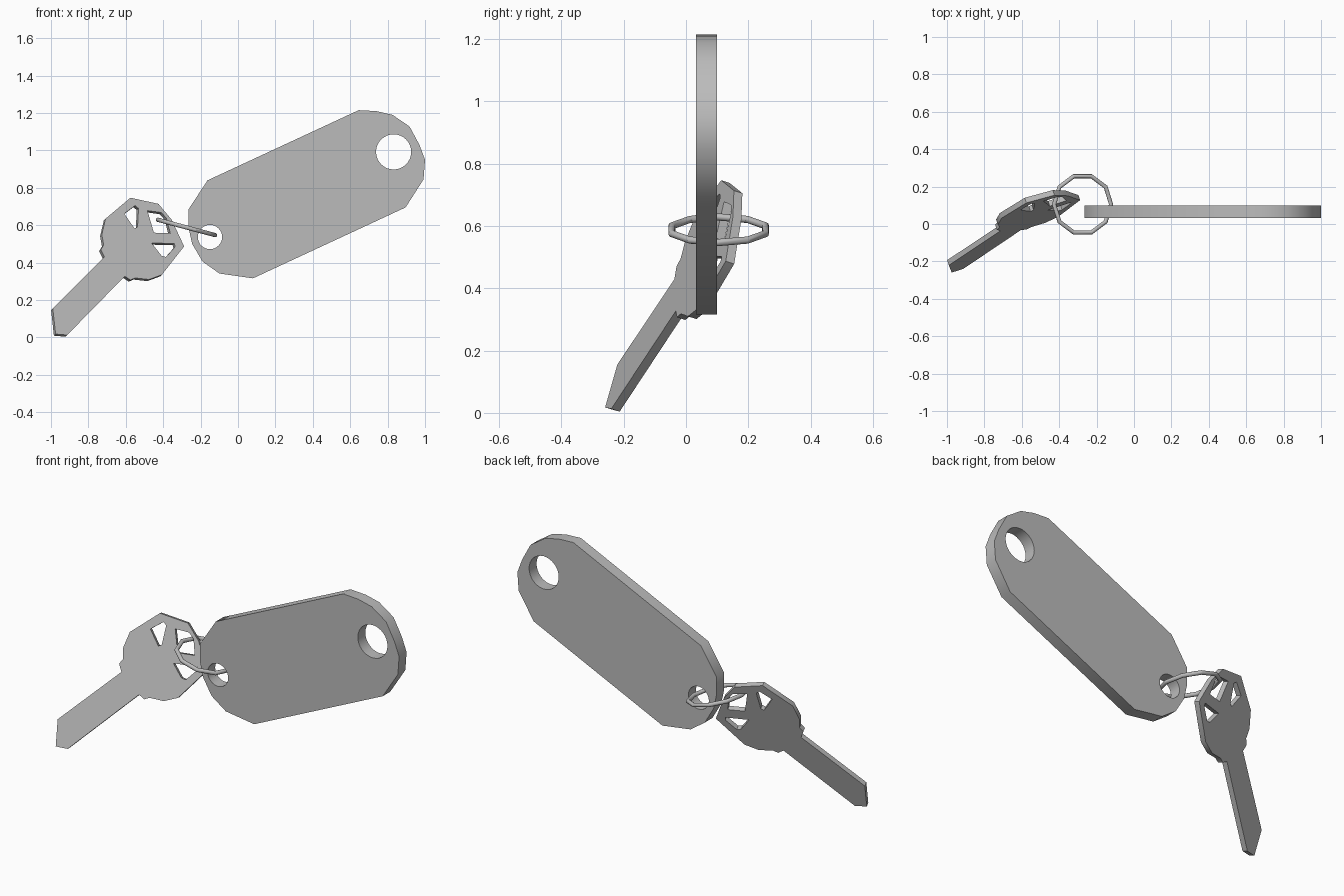
import bpy, bmesh
from math import cos, sin, tau, radians
from mathutils import Matrix, Vector

cube = bpy.data.objects.get("Cube")
if cube:
    bpy.data.objects.remove(cube, do_unlink=True)

grey = bpy.data.materials.new("plain_grey")
grey.use_nodes = True
COLOUR = (0.5, 0.5, 0.5, 1)
grey.diffuse_color = COLOUR
grey.node_tree.nodes["Principled BSDF"].inputs["Base Color"].default_value = COLOUR


def finish(obj, name):
    obj.name = obj.data.name = name
    obj.data.materials.clear()
    obj.data.materials.append(grey)
    bpy.ops.object.select_all(action='DESELECT')
    bpy.context.view_layer.objects.active = obj
    obj.select_set(True)
    bpy.ops.object.shade_smooth_by_angle(angle=radians(35))


def circle(x, z, r, n=32):
    return [(x + r * cos(tau * i / n), z + r * sin(tau * i / n)) for i in range(n)]


def plate(name, loops, thickness, slope_x, slope_z, offset):
    """Extrude an x-z outline with holes; its front lies on y = slope_x*x + slope_z*z + offset."""
    curve = bpy.data.curves.new(name, 'CURVE')
    curve.dimensions = '2D'
    curve.fill_mode = 'BOTH'
    curve.extrude = thickness / 2
    for loop in loops:
        spline = curve.splines.new('POLY')
        spline.points.add(len(loop) - 1)
        for point, (x, z) in zip(spline.points, loop):
            point.co = (x, z, 0, 1)
        spline.use_cyclic_u = True
    source = bpy.data.objects.new(name, curve)
    bpy.context.collection.objects.link(source)
    bpy.context.view_layer.update()
    mesh = bpy.data.meshes.new_from_object(
        source.evaluated_get(bpy.context.evaluated_depsgraph_get()))
    bpy.data.objects.remove(source, do_unlink=True)

    # Lay the flat plate into its plane
    n = Vector((slope_x, -1, slope_z)).normalized()
    place = Matrix(((1, 0, n.x, 0), (slope_x, slope_z, n.y, offset),
                    (0, 1, n.z, 0), (0, 0, 0, 1)))
    mesh.transform(Matrix.Translation(-n * thickness / 2) @ place)
    bm = bmesh.new()
    bm.from_mesh(mesh)
    bmesh.ops.remove_doubles(bm, verts=bm.verts, dist=0.0005)
    bmesh.ops.recalc_face_normals(bm, faces=bm.faces)
    bm.to_mesh(mesh)
    bm.free()
    obj = bpy.data.objects.new(name, mesh)
    bpy.context.collection.objects.link(obj)
    finish(obj, name)


# Tag with a large hole and a small ring hole
tag = [(-.163, .84), (.645, 1.215), (.74, 1.21), (.826, 1.19), (.917, 1.128),
       (.97, 1.03), (1, .95), (.992, .845), (.896, .695), (.08, .316),
       (-.1, .342), (-.19, .406), (-.245, .5), (-.265, .59), (-.265, .684)]
plate("tag", [tag, circle(.832, .992, .094), circle(-.15, .537, .065)],
      .068, 0, 0, .032)

# Key: blade and bow outline, then three cut-outs
key = [(-.99, .155), (-.714, .43), (-.733, .47), (-.718, .495), (-.728, .55),
       (-.708, .635), (-.575, .747), (-.425, .714), (-.355, .63), (-.288, .487),
       (-.407, .335), (-.475, .31), (-.55, .318), (-.575, .307), (-.605, .327),
       (-.913, .013), (-.975, .018)]
cutouts = [[(-.608, .662), (-.55, .705), (-.532, .69), (-.537, .59), (-.553, .582)],
           [(-.484, .678), (-.41, .668), (-.383, .638), (-.362, .557), (-.45, .56)],
           [(-.462, .505), (-.34, .502), (-.336, .485), (-.385, .43), (-.408, .436)]]
plate("key", [key] + cutouts, .03, .343, .323, .069)

# Ten-sided split ring joining tag and key
bpy.ops.mesh.primitive_torus_add(
    major_segments=10, minor_segments=14, major_radius=.158, minor_radius=.0115,
    location=(-.275, .105, .588), rotation=(0, radians(15), 0))
finish(bpy.context.object, "key_ring")
